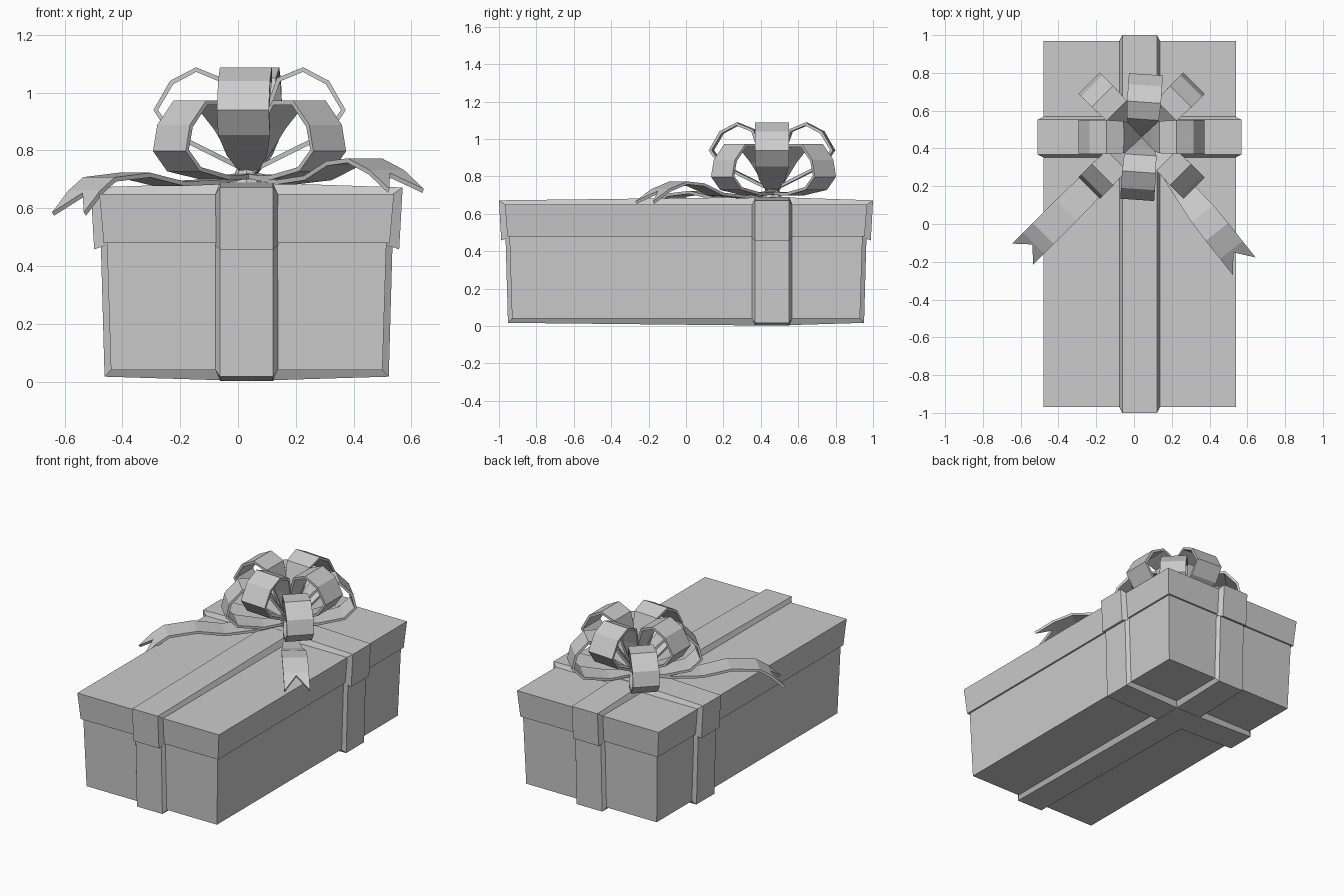
import bpy, bmesh
from math import cos, sin, radians
from mathutils import Vector

cube = bpy.data.objects.get("Cube")
if cube:
    bpy.data.objects.remove(cube, do_unlink=True)

grey = bpy.data.materials.new("plain grey")
grey.use_nodes = True
COLOUR = (0.6, 0.6, 0.6, 1)
grey.diffuse_color = COLOUR
grey.node_tree.nodes["Principled BSDF"].inputs["Base Color"].default_value = COLOUR

CX, CY = 0.03, 0.46          # where the ribbons cross


def finish(bm, name, thickness=0):
    bmesh.ops.recalc_face_normals(bm, faces=bm.faces)
    mesh = bpy.data.meshes.new(name)
    bm.to_mesh(mesh)
    bm.free()
    mesh.materials.append(grey)
    ob = bpy.data.objects.new(name, mesh)
    bpy.context.collection.objects.link(ob)
    if thickness:
        mod = ob.modifiers.new("thickness", "SOLIDIFY")
        mod.thickness = thickness
        mod.offset = 0
    return ob


def skin(bm, rows, closed=False):
    """Join rows of points with quads; closed rows form a capped tube."""
    rows = [[bm.verts.new(p) for p in row] for row in rows]
    n = len(rows[0])
    for a, b in zip(rows, rows[1:]):
        for i in range(n if closed else n - 1):
            j = (i + 1) % n
            bm.faces.new((a[i], a[j], b[j], b[i]))
    if closed:
        bm.faces.new(rows[0])
        bm.faces.new(rows[-1])


def tapered_box(name, bottom, top):
    """Each level is (half width, half length, z)."""
    bm = bmesh.new()
    skin(bm, [[(CX + sx * w, sy * l, z) for sx, sy in ((-1, -1), (1, -1), (1, 1), (-1, 1))]
              for w, l, z in (bottom, top)], closed=True)
    return finish(bm, name)


tapered_box("box_body", (0.47, 0.93, 0.04), (0.485, 0.945, 0.52))
tapered_box("box_lid", (0.495, 0.955, 0.48), (0.51, 0.968, 0.65))


def wrap(name, inner, outer, lengthwise):
    """Raised band with bevelled sides; paths hold (position, z)."""
    bm = bmesh.new()
    rows = []
    for p, q in zip(inner, outer):
        section = [(p, -0.108), (q, -0.092), (q, 0.092), (p, 0.108)]
        rows.append([(CX + o, pos, z) if lengthwise else (CX + pos, CY + o, z)
                     for (pos, z), o in section])
    skin(bm, rows, closed=True)
    return finish(bm, name)


def u_path(near, far, z_near, z_far, mid, z_mid):
    return [(-near, z_near), (-far, z_far), (mid, z_mid), (far, z_far), (near, z_near)]


# Ribbon bands around body and lid, in both directions
for label, lengthwise, half, mid in (("long", True, 0.93, CY), ("cross", False, 0.47, 0)):
    wrap("body_ribbon_" + label,
         u_path(half + 0.013, half, 0.48, 0.04, mid, 0.04),
         u_path(half + 0.035, half + 0.022, 0.48, 0.017, mid, 0.002), lengthwise)
    wrap("lid_ribbon_" + label,
         u_path(half + 0.02, half + 0.038, 0.47, 0.65, mid, 0.65),
         u_path(half + 0.058, half + 0.07, 0.458, 0.672, mid, 0.69), lengthwise)


def ribbon(name, origin, angle, path, notch=0.0):
    """Thin strip in a vertical plane; path holds (reach, z, half width)."""
    a = radians(angle)
    out, side = Vector((cos(a), sin(a), 0)), Vector((-sin(a), cos(a), 0))
    rows = [[Vector((*origin, z)) + out * r + side * (w * s) for s in (-1, 0, 1)]
            for r, z, w in path]
    if notch:
        rows[-1][1] = rows[-1][1].lerp(rows[-2][1], notch)
    bm = bmesh.new()
    skin(bm, rows)
    return finish(bm, name, 0.016)


# Upper loops along the axes, lower loops on the diagonals
upper = [(0.01, 0.73, 0.03), (0.13, 0.79, 0.07), (0.27, 0.86, 0.09), (0.325, 0.94, 0.09),
         (0.27, 1.035, 0.09), (0.185, 1.08, 0.09), (0.10, 1.045, 0.085),
         (0.06, 0.93, 0.07), (0.01, 0.74, 0.03)]
lower = [(0.01, 0.71, 0.03), (0.16, 0.705, 0.065), (0.32, 0.735, 0.08), (0.385, 0.80, 0.08),
         (0.365, 0.885, 0.08), (0.29, 0.965, 0.08), (0.19, 0.965, 0.075),
         (0.11, 0.88, 0.06), (0.01, 0.73, 0.03)]
for i, where in enumerate(("left", "back", "right", "front")):
    ribbon("upper_loop_" + where, (CX + 0.01, CY), 90 * i - 4 * (i % 2), upper)
for i, where in enumerate(("back_left", "back_right", "front_right", "front_left")):
    ribbon("lower_loop_" + where, (CX + 0.01, CY + 0.008), 45 + 90 * i, lower)

# Forked tails
ribbon("tail_right", (CX, CY), 225,
       [(0.0, 0.715, 0.03), (0.2, 0.69, 0.065), (0.38, 0.685, 0.075), (0.55, 0.715, 0.078),
        (0.72, 0.70, 0.078), (0.79, 0.655, 0.078), (0.87, 0.58, 0.078)], notch=0.9)
ribbon("tail_left", (CX + 0.01, CY), -51.5,
       [(0.0, 0.715, 0.03), (0.2, 0.69, 0.04), (0.38, 0.705, 0.06), (0.52, 0.755, 0.073),
        (0.64, 0.765, 0.076), (0.76, 0.725, 0.076), (0.87, 0.66, 0.076)], notch=0.85)

# Small knot under the loops
bm = bmesh.new()
bmesh.ops.create_cone(bm, cap_ends=True, segments=8, radius1=0.055, radius2=0.03, depth=0.07)
bmesh.ops.translate(bm, verts=bm.verts, vec=(CX, CY, 0.715))
finish(bm, "bow_knot")
